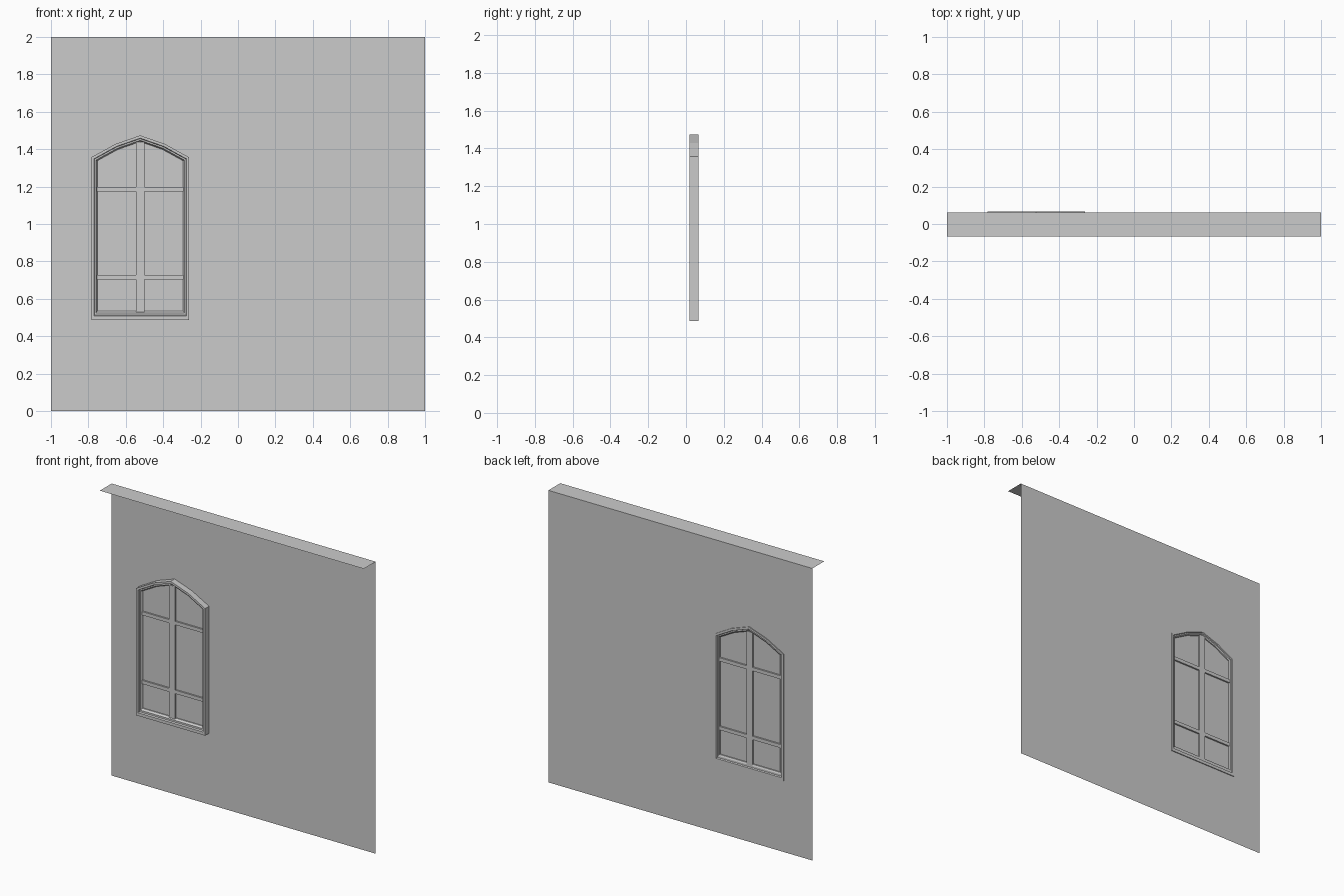
import bpy, bmesh
from mathutils import Vector

if "Cube" in bpy.data.objects:
    bpy.data.objects.remove(bpy.data.objects["Cube"])

CX, WALL_Y, GLASS_Y = -0.523, 0.061, 0.047
# window outline (x, z), counter-clockwise seen from the front
half = [(0.261, 0.487), (0.261, 1.357), (0.132, 1.428)]
OUTLINE = ([(CX + x, z) for x, z in half] + [(CX, 1.474)]
           + [(CX - x, z) for x, z in reversed(half)])


def inset(d):
    """Outline moved inward by d, with a deeper bottom rail."""
    n = len(OUTLINE)
    pts = [Vector(p) for p in OUTLINE]
    lines = []
    for i in range(n):
        a, b = pts[i], pts[(i + 1) % n]
        t = (b - a).normalized()
        nrm = Vector((-t.y, t.x))
        k = d * 1.5 if i == n - 1 else d
        lines.append((nrm, nrm.dot(a) + k))
    out = []
    for i in range(n):
        (n1, c1), (n2, c2) = lines[i - 1], lines[i]
        det = n1.x * n2.y - n1.y * n2.x
        out.append(((c1 * n2.y - c2 * n1.y) / det, (n1.x * c2 - n2.x * c1) / det))
    return out


def finish(bm, name):
    bmesh.ops.recalc_face_normals(bm, faces=bm.faces)
    mesh = bpy.data.meshes.new(name)
    bm.to_mesh(mesh)
    bm.free()
    ob = bpy.data.objects.new(name, mesh)
    bpy.context.collection.objects.link(ob)
    return ob


def loop(bm, pts, y):
    return [bm.verts.new((x, y, z)) for x, z in pts]


def box(name, x0, x1, y0, y1, z0, z1):
    bm = bmesh.new()
    bmesh.ops.create_cube(bm, size=1)
    for v in bm.verts:
        v.co = ((x0 + x1) / 2 + v.co.x * (x1 - x0),
                (y0 + y1) / 2 + v.co.y * (y1 - y0),
                (z0 + z1) / 2 + v.co.z * (z1 - z0))
    return finish(bm, name)


# wall sheet with the window opening
bm = bmesh.new()
edges = []
for pts in ([(-1, 0), (1, 0), (1, 2), (-1, 2)], inset(0.012)):
    vs = loop(bm, pts, WALL_Y)
    edges += [bm.edges.new((vs[i - 1], vs[i])) for i in range(len(vs))]
bmesh.ops.triangle_fill(bm, edges=edges, use_beauty=True, use_dissolve=False)
finish(bm, "wall")

# top ledge, two flat panels
bm = bmesh.new()
rows = [[bm.verts.new((x, y, 2)) for x in (-1, 0, 1)] for y in (-0.067, WALL_Y)]
for i in range(2):
    bm.faces.new((rows[0][i], rows[0][i + 1], rows[1][i + 1], rows[1][i]))
finish(bm, "top_ledge")

# moulded frame: closed section of (inset, y) swept round the outline
section = [(0, 0.067), (0, 0.018), (0.014, 0.018), (0.017, 0.028), (0.025, 0.028),
           (0.032, 0.04), (0.032, 0.055), (0.025, 0.06), (0.017, 0.06), (0.014, 0.067)]
bm = bmesh.new()
rings = [loop(bm, inset(d), y) for d, y in section]
for j in range(len(rings)):
    a, b = rings[j - 1], rings[j]
    for i in range(len(a)):
        bm.faces.new((a[i - 1], a[i], b[i], b[i - 1]))
finish(bm, "window_frame")

# glass pane
bm = bmesh.new()
bm.faces.new(loop(bm, inset(0.03), GLASS_Y))
finish(bm, "glass")

# glazing bars
box("vertical_bar", CX - 0.022, CX + 0.022, 0.034, 0.06, 0.525, 1.438)
for z in (0.716, 1.187):
    box("horizontal_bar", CX - 0.232, CX + 0.232, 0.036, 0.058, z - 0.012, z + 0.012)
